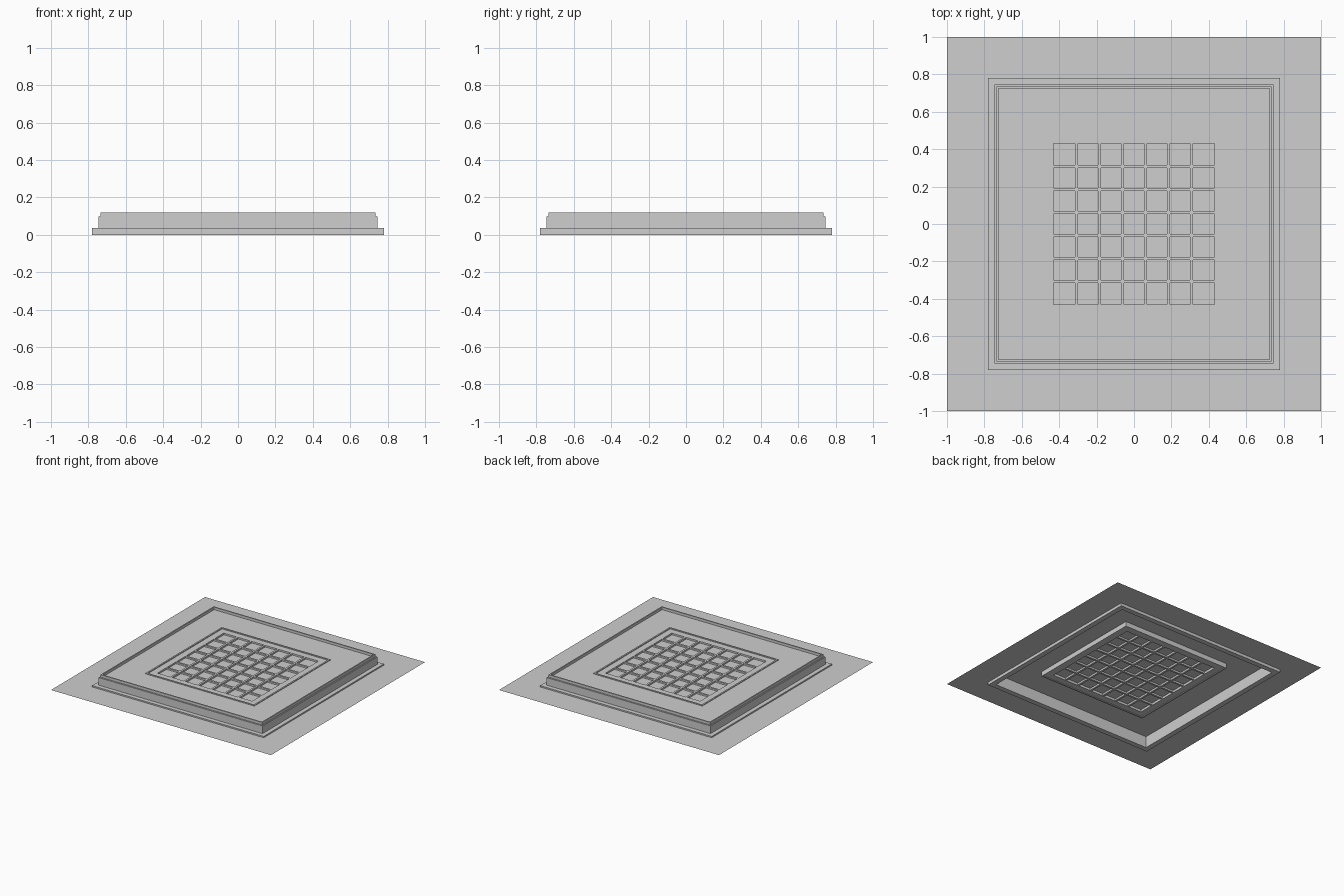
import bpy
import bmesh

old = bpy.data.objects.get("Cube")
if old:
    bpy.data.objects.remove(old, do_unlink=True)

GREY = (0.62, 0.62, 0.62, 1)
mat = bpy.data.materials.new("plain_grey")
mat.use_nodes = True
mat.diffuse_color = GREY
mat.node_tree.nodes["Principled BSDF"].inputs["Base Color"].default_value = GREY


def finish(name, bm):
    mesh = bpy.data.meshes.new(name)
    bm.to_mesh(mesh)
    bm.free()
    mesh.materials.append(mat)
    obj = bpy.data.objects.new(name, mesh)
    bpy.context.collection.objects.link(obj)
    return obj


def loft(name, profile, closed=True):
    """Sweep a (half width, height) profile around a square."""
    bm = bmesh.new()
    loops = [[bm.verts.new((sx * h, sy * h, z))
              for sx, sy in ((-1, -1), (1, -1), (1, 1), (-1, 1))]
             for h, z in profile]
    pairs = list(zip(loops, loops[1:]))
    if closed:
        pairs.append((loops[-1], loops[0]))
    for a, b in pairs:
        for i in range(4):
            j = (i + 1) % 4
            bm.faces.new((a[i], a[j], b[j], b[i]))
    if closed:
        bmesh.ops.recalc_face_normals(bm, faces=bm.faces[:])
    return finish(name, bm)


def ring(name, outer, inner, low, high):
    return loft(name, [(outer, low), (outer, high), (inner, high), (inner, low)])


def add_box(bm, center, size):
    made = bmesh.ops.create_cube(bm, size=1)["verts"]
    bmesh.ops.scale(bm, vec=size, verts=made)
    bmesh.ops.translate(bm, vec=center, verts=made)


# Surrounding sheet with a square opening
loft("surrounding_sheet", [(1.0, 0.024), (0.76, 0.024)], closed=False)

# Flange, hollow body and raised rim
ring("flange", 0.78, 0.737, 0.0, 0.035)
ring("body_wall", 0.745, 0.737, 0.03, 0.097)
ring("top_rim", 0.735, 0.725, 0.095, 0.12)

# Panel closing the body around the grille
ring("top_panel", 0.74, 0.485, 0.094, 0.099)

# Grille frame and the backing plate behind its bars
ring("grille_frame_outer", 0.495, 0.483, 0.055, 0.105)
ring("grille_frame_inner", 0.485, 0.43, 0.06, 0.098)
bm = bmesh.new()
add_box(bm, (0, 0, 0.082), (0.88, 0.88, 0.005))
finish("grille_backing", bm)

# Crossing grille bars
CELLS, SPAN = 7, 0.86
bm = bmesh.new()
for i in range(1, CELLS):
    p = -SPAN / 2 + SPAN * i / CELLS
    add_box(bm, (p, 0, 0.081), (0.016, SPAN, 0.034))
    add_box(bm, (0, p, 0.081), (SPAN, 0.016, 0.032))
finish("grille_bars", bm)
